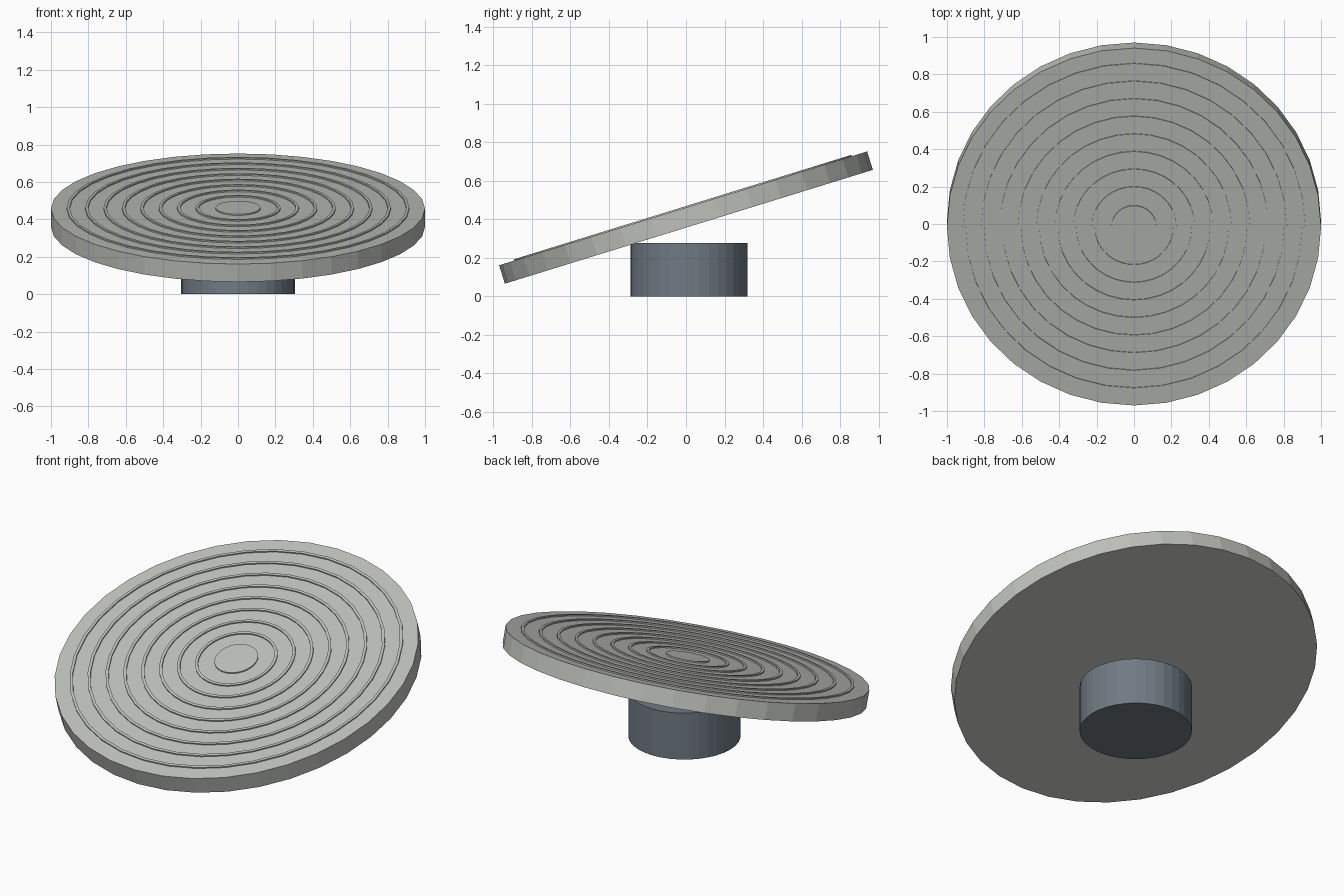
import bpy, bmesh, math
from mathutils import Matrix

cube = bpy.data.objects.get("Cube")
if cube:
    bpy.data.objects.remove(cube, do_unlink=True)

SEGMENTS = 36
TILT = Matrix.Translation((0, 0, 0.409)) @ Matrix.Rotation(0.3, 4, 'X')
TOP = 0.05  # half thickness of the dish


def material(name, rgb):
    m = bpy.data.materials.new(name)
    m.use_nodes = True
    m.diffuse_color = (*rgb, 1)
    m.node_tree.nodes["Principled BSDF"].inputs["Base Color"].default_value = (*rgb, 1)
    return m


def lathe(name, profile, mat, matrix, closed=False):
    """Spin a radius/height profile round the z axis."""
    bm = bmesh.new()
    verts = [bm.verts.new((0, r, z)) for r, z in profile]
    edges = [bm.edges.new(pair) for pair in zip(verts, verts[1:])]
    if closed:
        edges.append(bm.edges.new((verts[-1], verts[0])))
    bmesh.ops.spin(bm, geom=verts + edges, axis=(0, 0, 1), cent=(0, 0, 0),
                   angle=math.tau, steps=SEGMENTS, use_duplicate=False)
    bmesh.ops.remove_doubles(bm, verts=bm.verts, dist=0.0001)
    bmesh.ops.recalc_face_normals(bm, faces=bm.faces)
    mesh = bpy.data.meshes.new(name)
    bm.to_mesh(mesh)
    bm.free()
    mesh.materials.append(mat)
    obj = bpy.data.objects.new(name, mesh)
    obj.matrix_world = matrix
    bpy.context.collection.objects.link(obj)
    return obj


def disc(name, radius, low, high, mat, matrix):
    return lathe(name, [(0, low), (radius, low), (radius, high), (0, high)], mat, matrix)


stone = material("pale warm grey", (0.515, 0.533, 0.497))
steel = material("blue grey", (0.162, 0.195, 0.231))

# Upright pedestal and the tilted dish resting on it
disc("pedestal", 0.304, 0, 0.277, steel, Matrix.Translation((0, 0.015, 0)))
disc("dish", 1, -TOP, TOP, stone, TILT)

# Raised centre and concentric ridges on the dish
RISE = 0.007
disc("centre_boss", 0.12, TOP - 0.01, TOP + RISE, stone, TILT)
for i in range(1, 9):
    r = 0.12 + 0.0985 * i
    inner, outer = r - 0.008, r + 0.008
    lathe(f"ridge_{i}", [(inner, TOP - 0.01), (outer, TOP - 0.01),
                         (outer, TOP + RISE), (inner, TOP + RISE)],
          stone, TILT, closed=True)
